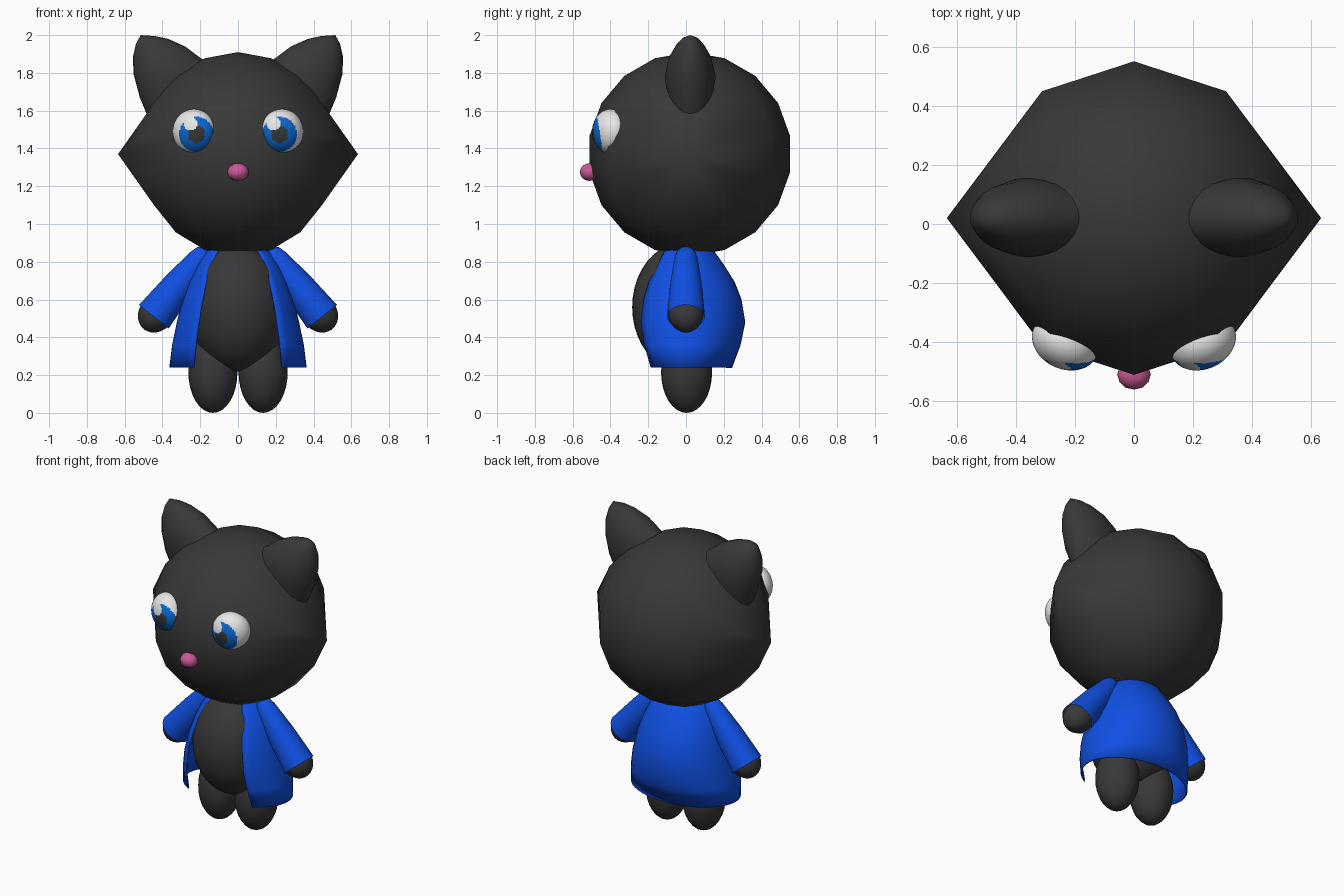
import bpy, bmesh, math
from mathutils import Vector, Matrix

if "Cube" in bpy.data.objects:
    bpy.data.objects.remove(bpy.data.objects["Cube"])


def material(name, rgb):
    m = bpy.data.materials.new(name)
    m.diffuse_color = (*rgb, 1)
    m.use_nodes = True
    m.node_tree.nodes["Principled BSDF"].inputs["Base Color"].default_value = m.diffuse_color
    return m


FUR = material("dark fur", (0.04, 0.04, 0.04))
COAT = material("blue cloth", (0.005, 0.08, 0.78))
WHITE = material("eye white", (0.8, 0.8, 0.8))
IRIS = material("iris blue", (0.003, 0.14, 0.65))
PINK = material("nose pink", (0.6, 0.1, 0.3))


def finish(name, bm, *mats):
    bmesh.ops.recalc_face_normals(bm, faces=bm.faces)
    me = bpy.data.meshes.new(name)
    bm.to_mesh(me)
    bm.free()
    for m in mats:
        me.materials.append(m)
    for p in me.polygons:
        p.use_smooth = True
    ob = bpy.data.objects.new(name, me)
    bpy.context.collection.objects.link(ob)
    return ob


def ellipsoid(name, centre, radii, mat, rot=Matrix(), seg=24, rings=16):
    bm = bmesh.new()
    mtx = Matrix.Translation(centre) @ rot @ Matrix.Diagonal((*radii, 1))
    bmesh.ops.create_uvsphere(bm, u_segments=seg, v_segments=rings, radius=1, matrix=mtx)
    return finish(name, bm, mat)


def loft(name, rings, mat, n=24, a0=0, a1=math.tau):
    """Skin elliptical rings (centre, axis a, axis b); a partial arc stays open."""
    bm = bmesh.new()
    closed = a1 - a0 > math.tau - 1e-4
    count = n if closed else n + 1
    rows = []
    for c, a, b in rings:
        row = []
        for i in range(count):
            t = a0 + (a1 - a0) * i / n
            row.append(bm.verts.new(Vector(c) + Vector(a) * math.cos(t) + Vector(b) * math.sin(t)))
        rows.append(row)
    for r, s in zip(rows, rows[1:]):
        for i in range(n):
            j = (i + 1) % count
            bm.faces.new((r[i], r[j], s[j], s[i]))
    bmesh.ops.remove_doubles(bm, verts=bm.verts, dist=1e-4)
    return finish(name, bm, mat)


# Head: ten-sided ball wrapped together with two cheek points
bm = bmesh.new()
R, HC = 0.54, Vector((0, 0.02, 1.37))
for lat in range(-70, 71, 20):
    for k in range(10):
        la, lo = math.radians(lat), math.radians(90 + 36 * k)
        bm.verts.new(HC + R * Vector((math.cos(la) * math.cos(lo), math.cos(la) * math.sin(lo), math.sin(la))))
for off in ((0, 0, R), (0, 0, -R), (0.635, 0, 0), (-0.635, 0, 0)):
    bm.verts.new(HC + Vector(off))
bmesh.ops.convex_hull(bm, input=bm.verts)
bmesh.ops.delete(bm, geom=[v for v in bm.verts if not v.link_faces], context='VERTS')
finish("head", bm, FUR)

# Nose and body
ellipsoid("nose", (0, -0.51, 1.275), (0.057, 0.052, 0.047), PINK, seg=12, rings=8)
ellipsoid("body", (0, -0.02, 0.56), (0.26, 0.265, 0.34), FUR, seg=32, rings=20)

# Coat: flared shell, open at the front
coat_profile = [(0.9, 0.11, 0.09), (0.85, 0.17, 0.15), (0.77, 0.225, 0.205), (0.69, 0.26, 0.255),
                (0.6, 0.29, 0.29), (0.48, 0.32, 0.31), (0.36, 0.345, 0.285), (0.24, 0.36, 0.24)]
gap = math.radians(40)
coat = loft("coat", [((0, 0, z), (0, -ry, 0), (rx, 0, 0)) for z, rx, ry in coat_profile],
            COAT, 32, gap, math.tau - gap)
thick = coat.modifiers.new("cloth", 'SOLIDIFY')
thick.thickness = 0.008
thick.offset = 0

# Ear rings: outer edge point, inner edge point (x, z), half depth
ear_rings = [((0.47, 1.55), (0.15, 1.85), 0.12), ((0.52, 1.67), (0.2, 1.88), 0.135),
             ((0.552, 1.79), (0.28, 1.94), 0.115), ((0.557, 1.88), (0.37, 1.98), 0.08),
             ((0.54, 1.955), (0.44, 1.995), 0.045), ((0.515, 2.0), (0.515, 2.0), 0)]
# Sleeve profile: distance along the arm, radius
sleeve_profile = [(-0.055, 0), (-0.045, 0.03), (-0.02, 0.05), (0.02, 0.062), (0.2, 0.085), (0.41, 0.1)]

for s, side in ((-1, "left"), (1, "right")):
    # Ear
    rings = []
    for (ox, oz), (ix, iz), hy in ear_rings:
        c = Vector((s * (ox + ix) / 2, 0.022, (oz + iz) / 2))
        rings.append((c, (s * (ox - ix) / 2, 0, (oz - iz) / 2), (0, hy, 0)))
    loft(side + "_ear", rings, FUR)

    # Sleeve and paw
    start, d = Vector((s * 0.19, 0, 0.83)), Vector((s * 0.255, 0, -0.32)).normalized()
    p = Vector((d.z, 0, -d.x))
    loft(side + "_sleeve", [(start + d * t, p * r, (0, r, 0)) for t, r in sleeve_profile], COAT)
    tilt = d.to_track_quat('Z', 'Y').to_matrix().to_4x4()
    ellipsoid(side + "_paw", start + d * 0.385, (0.093, 0.093, 0.11), FUR, tilt)

    # Leg
    ellipsoid(side + "_leg", (s * 0.133, 0.003, 0.215), (0.13, 0.135, 0.215), FUR)

    # Eye, with iris, pupil and highlight chosen by distance from their centres
    eye = ellipsoid(side + "_eye", (s * 0.233, -0.4, 1.49), (0.117, 0.092, 0.118), WHITE,
                    Matrix.Rotation(s * math.radians(25), 4, 'Z'), 72, 56)
    eye.data.materials.append(IRIS)
    eye.data.materials.append(FUR)
    for f in eye.data.polygons:
        x, y, z = f.center
        if y > -0.4:
            continue
        if math.hypot(x - s * 0.22 + 0.032, z - 1.53) < 0.036:
            f.material_index = 0
        elif math.hypot(x - s * 0.22, z - 1.475) < 0.046:
            f.material_index = 2
        elif math.hypot(x - s * 0.22, z - 1.475) < 0.092:
            f.material_index = 1
